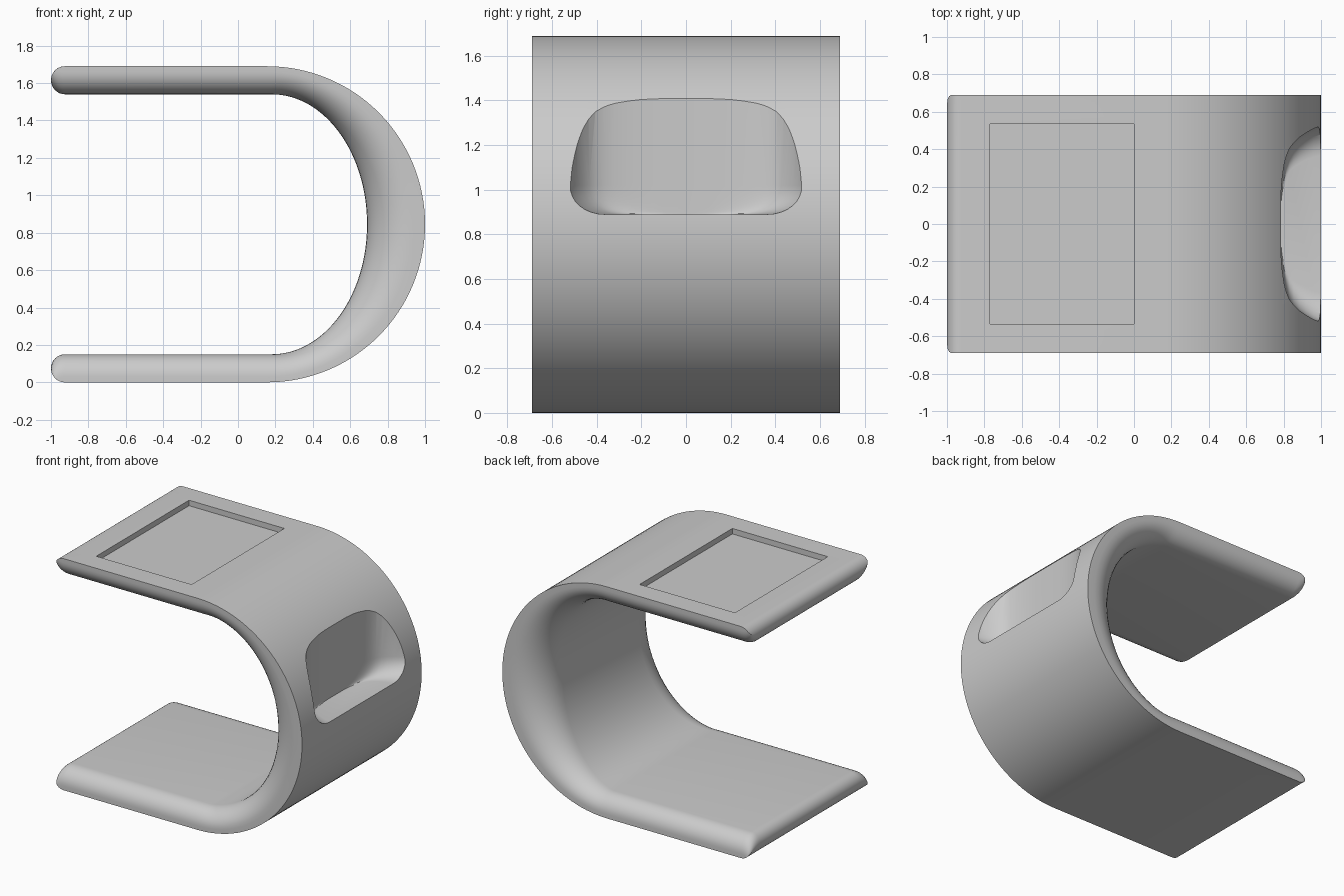
import bpy, bmesh
from math import sin, cos, asin, sqrt, pi

if "Cube" in bpy.data.objects:
    bpy.data.objects.remove(bpy.data.objects["Cube"])

MID, HALF_W, K = 0.845, 0.69, 0.8     # mid height, half width, inner edge rounding share


def mesh_object(name, bm):
    bmesh.ops.recalc_face_normals(bm, faces=bm.faces)
    me = bpy.data.meshes.new(name)
    bm.to_mesh(me)
    bm.free()
    ob = bpy.data.objects.new(name, me)
    bpy.context.collection.objects.link(ob)
    return ob


def section(phi):
    """Closed C profile; phi = 0 is full thickness, pi/2 is the thin side rim."""
    s = 1 - cos(phi)
    th = 0.15 * (1 - K * s)
    tip = 1.69 - th / 2
    b = asin((tip - 1.615) / 0.075)
    outer, inner = [], []
    for i in range(9):                 # rounded free end
        t = i / 8
        a = b + (pi / 2 - b) * t
        w = 0.12
        outer.append((-0.925 - 0.075 * cos(a), 1.615 + 0.075 * sin(a), w))
        c = t * pi / 2
        inner.append((-0.925 - 0.075 * cos(b) * cos(c), tip - th / 2 * sin(c), w))
    for i in range(33):                # back bend
        a = pi / 2 * (1 - i / 32)
        w = 0.12 + 0.13 * cos(a)
        o = (0.155 + 0.845 * cos(a), MID + 0.845 * sin(a))
        n = (0.18 + 0.51 * cos(a), MID + 0.695 * sin(a))
        outer.append((*o, w))
        inner.append((*(n[j] + (o[j] - n[j]) * K * s for j in (0, 1)), w))
    flip = lambda pts: pts + [(x, 2 * MID - z, w) for x, z, w in pts[-2::-1]]
    outer, inner = flip(outer), flip(inner)
    ring = outer + inner[-2:0:-1]
    return [(x, HALF_W - w * (1 - sin(phi)), z) for x, z, w in ring], len(outer)


# C-shaped body, lofted across the width
bm = bmesh.new()
steps = 10
rings = []
for side in (-1, 1):
    order = range(steps, -1, -1) if side < 0 else range(steps + 1)
    for i in order:
        pts, n = section(i / steps * pi / 2)
        rings.append([bm.verts.new((x, side * y, z)) for x, y, z in pts])
count = len(rings[0])
for r0, r1 in zip(rings, rings[1:]):
    for i in range(count):
        j = (i + 1) % count
        bm.faces.new((r0[i], r0[j], r1[j], r1[i]))
for r in (rings[0], rings[-1]):
    for i in range(n - 1):
        quad = [i, i + 1, (count - i - 1) % count, (count - i) % count]
        bm.faces.new([r[q] for q in dict.fromkeys(quad)])
body = mesh_object("stand_body", bm)

# Shallow rectangular recess in the top
bm = bmesh.new()
bmesh.ops.create_cube(bm, size=1)
for v in bm.verts:
    v.co = (-0.385 + v.co.x * 0.77, v.co.y * 1.07, 1.75 + v.co.z * 0.2)
recess = mesh_object("recess_cutter", bm)

# Vertical pocket in the back bend, narrowing to rounded lower corners
plan = [(0.785, 0.0), (0.785, 0.12), (0.788, 0.2), (0.794, 0.26), (0.803, 0.32), (0.815, 0.365),
        (0.832, 0.405), (0.855, 0.435), (0.885, 0.463), (0.92, 0.487),
        (0.96, 0.51), (1.0, 0.525), (1.2, 0.54)]
plan = [(x, -y) for x, y in plan[:0:-1]] + plan
bm = bmesh.new()
levels = [0.89 + 0.13 * (1 - cos(i / 8 * pi / 2)) for i in range(9)] + [1.6]
loft = []
for z in levels:
    d = max(0, (1.02 - z) / 0.13)
    f = 0.7 + 0.3 * sqrt(max(0, 1 - d * d))
    loft.append([bm.verts.new((x, y * f, z)) for x, y in plan])
for r0, r1 in zip(loft, loft[1:]):
    for i in range(len(plan)):
        j = (i + 1) % len(plan)
        bm.faces.new((r0[i], r0[j], r1[j], r1[i]))
bm.faces.new(loft[0])
bm.faces.new(loft[-1])
pocket = mesh_object("pocket_cutter", bm)

# Cut both hollows, then shade
bpy.context.view_layer.objects.active = body
body.select_set(True)
for cutter in (recess, pocket):
    mod = body.modifiers.new(cutter.name, 'BOOLEAN')
    mod.operation, mod.solver, mod.object = 'DIFFERENCE', 'EXACT', cutter
    bpy.ops.object.modifier_apply(modifier=mod.name)
    bpy.data.objects.remove(cutter)
bpy.ops.object.shade_smooth_by_angle(angle=0.5)
